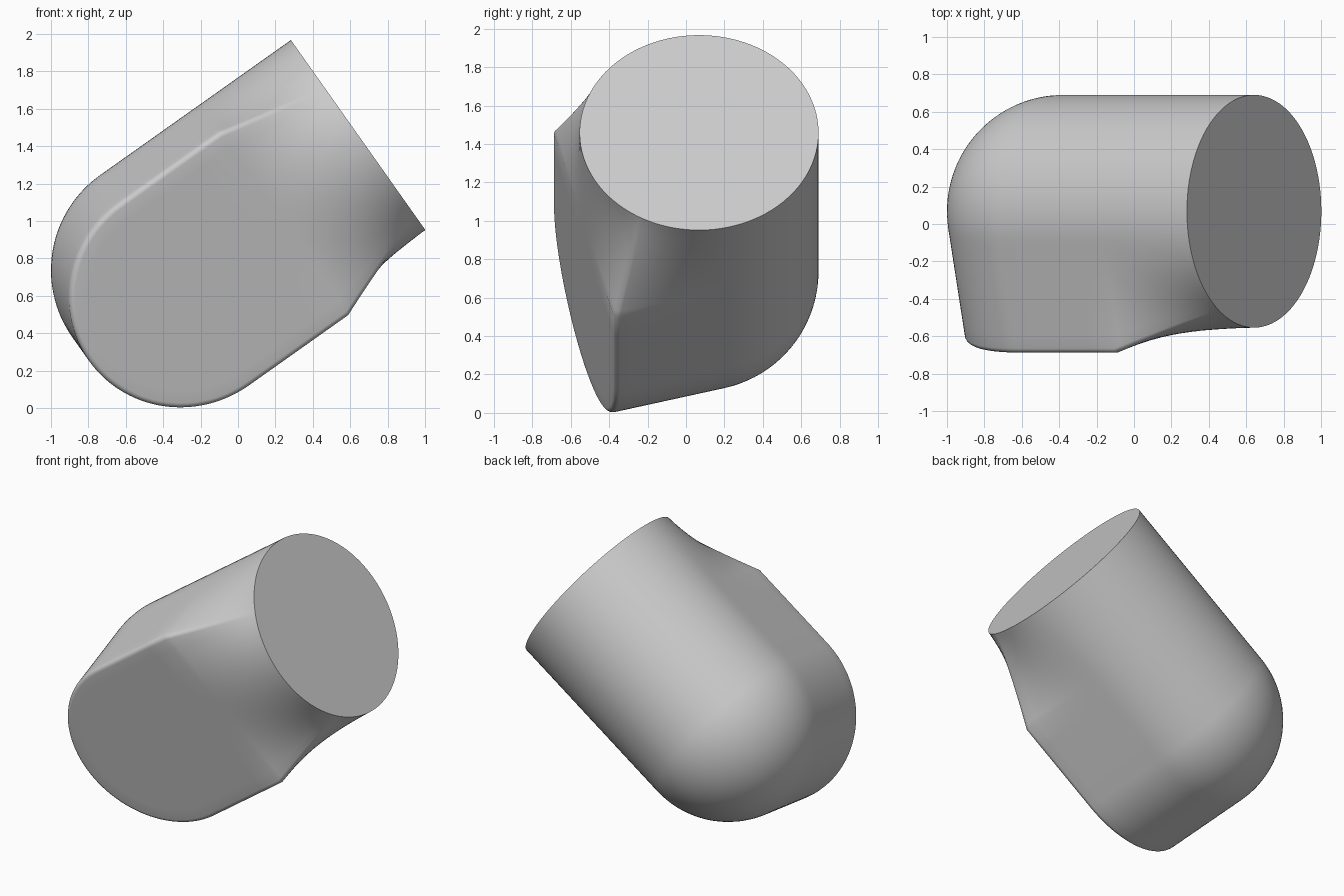
import bpy, bmesh, math
from mathutils import Vector

cube = bpy.data.objects.get("Cube")
if cube:
    bpy.data.objects.remove(cube, do_unlink=True)

R = 0.622            # pipe radius, also depth of the flat mounting face
FILLET = 0.03        # rounded rim of the mounting face
STRAIGHT, LENGTH = 0.65, 1.25

# Local directions: pipe axis, across the flat face, out of the flat face
tilt, roll = math.radians(35.3), math.radians(15)
axis = Vector((math.cos(tilt), 0, math.sin(tilt)))
up = Vector((-math.sin(tilt), 0, math.cos(tilt)))
back = Vector((0, 1, 0))
across = up * math.cos(roll) - back * math.sin(roll)
out = -back * math.cos(roll) - up * math.sin(roll)
centre = Vector((-0.378, 0.068, 0.737))


def half_profile():
    """Flat face, filleted rim, side wall, then quarter round (radius, height)."""
    limit = math.atan((R - FILLET) / R)
    pts = [(R * math.tan(limit * i / 12), R) for i in range(12)]
    for i in range(7):
        t = math.pi / 2 * i / 6
        pts.append((R - FILLET + FILLET * math.sin(t),
                    R - FILLET + FILLET * math.cos(t)))
    pts += [(R, R * math.tan(limit * (1 - i / 12))) for i in range(1, 12)]
    for i in range(25):
        t = math.pi / 2 * i / 24
        pts.append((R * math.cos(t), -R * math.sin(t)))
    return pts


def column(profile, side, along, angle=None):
    """One row of points, either revolved round the end or placed along the pipe."""
    s = 1.0
    if along > STRAIGHT:
        s = (1 - (along - STRAIGHT) / (LENGTH - STRAIGHT)) ** 1.15
    row = []
    for r, h in profile:
        k = s + (1 - s) * R / math.hypot(r, h)
        if angle is None:
            p = across * (side * r * k) + axis * along
        else:
            p = across * (r * math.cos(angle)) - axis * (r * math.sin(angle))
        row.append(centre + p + out * (h * k))
    return row


# Stations along the pipe, from the open end to the rounded end
stations = [LENGTH - (LENGTH - STRAIGHT) * i / 16 for i in range(17)]
stations += [STRAIGHT * (1 - i / 4) for i in range(1, 4)]
profile = half_profile()
rows = [column(profile, 1, a) for a in stations]
rows += [column(profile, 1, 0, math.pi * i / 64) for i in range(65)]
rows += [column(profile, -1, a) for a in reversed(stations)]

# Skin the rows, weld the seams and close the round end face
bm = bmesh.new()
grid = [[bm.verts.new(p) for p in row] for row in rows]
for c0, c1 in zip(grid, grid[1:]):
    for i in range(len(profile) - 1):
        bm.faces.new((c0[i], c1[i], c1[i + 1], c0[i + 1]))
bmesh.ops.remove_doubles(bm, verts=bm.verts, dist=0.0005)
bmesh.ops.holes_fill(bm, edges=[e for e in bm.edges if e.is_boundary], sides=0)
bmesh.ops.recalc_face_normals(bm, faces=bm.faces)

mesh = bpy.data.meshes.new("elbow_body")
bm.to_mesh(mesh)
bm.free()
body = bpy.data.objects.new("elbow_body", mesh)
bpy.context.collection.objects.link(body)

# Plain grey material
grey = bpy.data.materials.new("light_grey")
grey.use_nodes = True
colour = (0.6, 0.6, 0.6, 1)
grey.diffuse_color = colour
grey.node_tree.nodes["Principled BSDF"].inputs["Base Color"].default_value = colour
mesh.materials.append(grey)

bpy.context.view_layer.objects.active = body
body.select_set(True)
bpy.ops.object.shade_smooth_by_angle(angle=math.radians(30))
